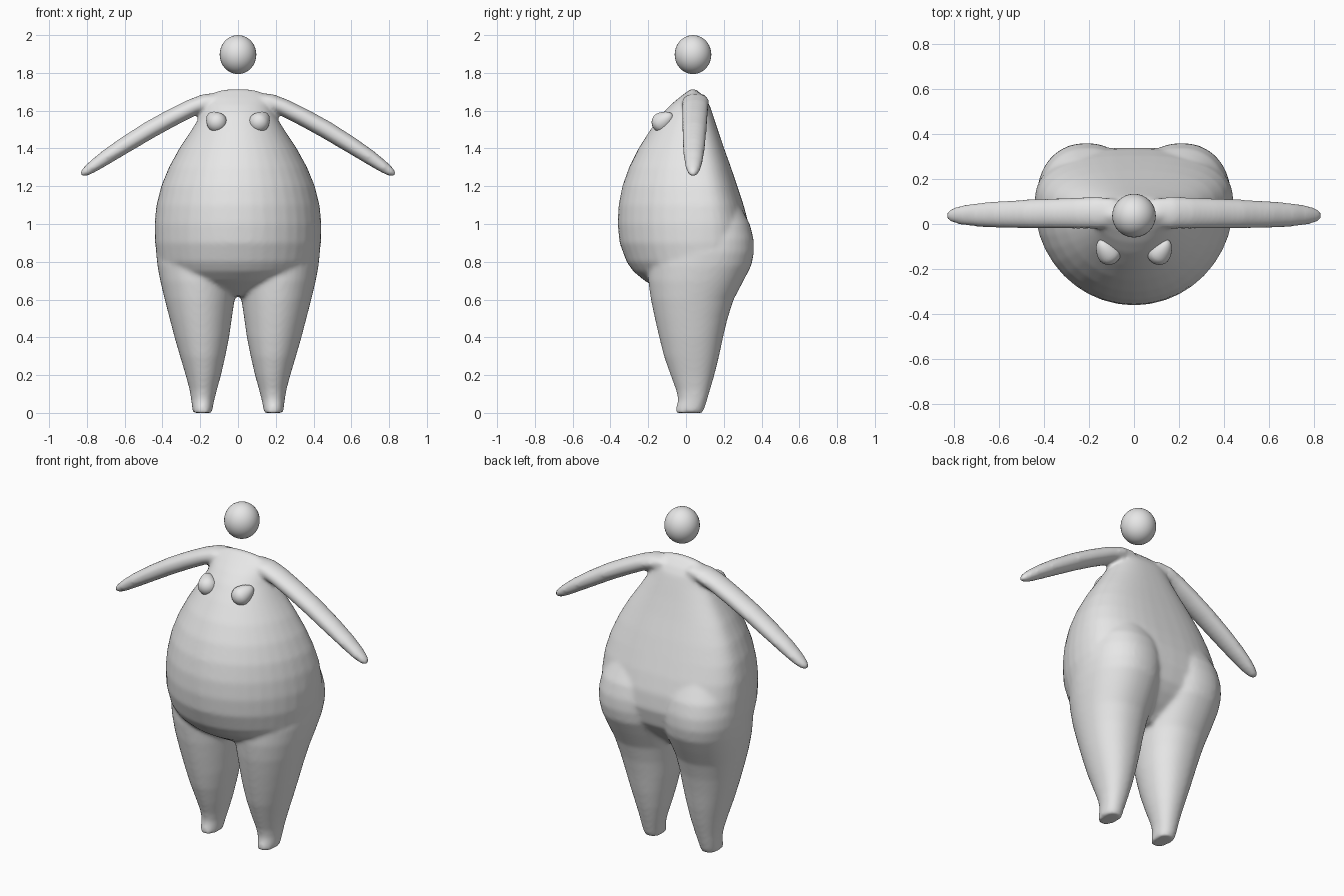
import bpy, bmesh, math
from mathutils import Vector

SEG = 40
grey = bpy.data.materials.new("light grey")
grey.diffuse_color = (0.8, 0.8, 0.8, 1)


def ring(centre, side, front, back, power=2.0):
    """Closed oval: half-axis 'side', with separate front and back half-axes."""
    c, s = Vector(centre), Vector(side)
    pts = []
    for i in range(SEG):
        a = 2 * math.pi * i / SEG
        ca, sa = math.cos(a), math.sin(a)
        n = power if sa > 0 else 2.0
        u = math.copysign(abs(ca) ** (2 / n), ca)
        v = abs(sa) ** (2 / n)
        pts.append(c + s * u + Vector(back if sa > 0 else front) * v)
    return pts


def loft(bm, rings):
    """Skin a row of rings and cap both ends."""
    loops = [[bm.verts.new(p) for p in r] for r in rings]
    faces = [bm.faces.new(loops[0]), bm.faces.new(loops[-1])]
    for a, b in zip(loops, loops[1:]):
        for i in range(SEG):
            j = (i + 1) % SEG
            faces.append(bm.faces.new((a[i], a[j], b[j], b[i])))
    bmesh.ops.recalc_face_normals(bm, faces=faces)


def flat_ring(z, x0, x1, yf, yb, yc, power=2.0):
    """Horizontal oval given by its limits."""
    return ring(((x0 + x1) / 2, yc, z), ((x1 - x0) / 2, 0, 0),
                (0, yf - yc, 0), (0, yb - yc, 0), power)


def finish(name, bm):
    me = bpy.data.meshes.new(name)
    bm.to_mesh(me)
    bm.free()
    me.materials.append(grey)
    me.polygons.foreach_set("use_smooth", [True] * len(me.polygons))
    ob = bpy.data.objects.new(name, me)
    bpy.context.collection.objects.link(ob)
    return ob


body = bmesh.new()

# Torso: height, half width, front, back
torso = [(0.62, 0.16, -0.08, 0.14), (0.66, 0.27, -0.15, 0.18),
         (0.70, 0.35, -0.22, 0.23), (0.75, 0.40, -0.28, 0.28),
         (0.80, 0.425, -0.315, 0.315), (0.90, 0.44, -0.352, 0.34),
         (1.00, 0.442, -0.362, 0.332), (1.10, 0.432, -0.357, 0.305),
         (1.20, 0.407, -0.337, 0.272), (1.30, 0.366, -0.302, 0.238),
         (1.40, 0.311, -0.252, 0.202), (1.50, 0.245, -0.188, 0.168),
         (1.58, 0.195, -0.13, 0.142), (1.63, 0.175, -0.083, 0.125),
         (1.67, 0.16, -0.035, 0.10), (1.70, 0.12, 0.005, 0.068),
         (1.715, 0.06, 0.025, 0.048)]
loft(body, [flat_ring(z, -w, w, f, b, 0.04 + 0.05 * min(1, max(0, (1.6 - z) * 2)), 2.5)
            for z, w, f, b in torso])

# Legs: height, inner edge, outer edge, front, back
leg = [(0.0, 0.135, 0.24, -0.058, 0.088), (0.03, 0.133, 0.243, -0.052, 0.10),
       (0.07, 0.125, 0.248, -0.042, 0.112), (0.12, 0.112, 0.256, -0.052, 0.127),
       (0.20, 0.09, 0.277, -0.082, 0.15), (0.30, 0.067, 0.307, -0.117, 0.175),
       (0.40, 0.047, 0.336, -0.142, 0.196), (0.50, 0.033, 0.362, -0.165, 0.22),
       (0.60, 0.018, 0.388, -0.186, 0.252), (0.70, 0.0, 0.412, -0.20, 0.305),
       (0.78, -0.01, 0.427, -0.20, 0.346), (0.85, -0.01, 0.434, -0.18, 0.36),
       (0.92, -0.01, 0.43, -0.15, 0.358), (1.0, 0.0, 0.41, -0.1, 0.338),
       (1.1, 0.04, 0.36, -0.05, 0.285)]

# Arms: x, height, half thickness, half depth
arm = [(0.08, 1.665, 0.035, 0.06), (0.16, 1.648, 0.046, 0.072),
       (0.24, 1.618, 0.046, 0.071), (0.35, 1.563, 0.047, 0.068),
       (0.47, 1.497, 0.047, 0.065), (0.60, 1.417, 0.044, 0.06),
       (0.70, 1.352, 0.039, 0.053), (0.77, 1.303, 0.032, 0.043),
       (0.81, 1.275, 0.024, 0.031), (0.833, 1.26, 0.011, 0.015)]

for s in (-1, 1):
    loft(body, [flat_ring(z, min(s * a, s * b), max(s * a, s * b), f, k, (f + k) / 2 + 0.01, 2.2)
                for z, a, b, f, k in leg])
    loft(body, [ring((s * x, 0.053 - 0.018 * x, z), (s * 0.5 * t, 0, 0.87 * t), (0, -d, 0), (0, d, 0))
                for x, z, t, d in arm])

# Fuse torso, legs and arms into one soft skin
ob = finish("body", body)
fuse = ob.modifiers.new("fuse", "REMESH")
fuse.mode = "VOXEL"
fuse.voxel_size = 0.012
fuse.use_smooth_shade = True
soften = ob.modifiers.new("soften", "SMOOTH")
soften.factor = 0.5
soften.iterations = 8

# Head: floating ball
bm = bmesh.new()
bmesh.ops.create_uvsphere(bm, u_segments=32, v_segments=20, radius=1)
for v in bm.verts:
    v.co = Vector((v.co.x * 0.097, v.co.y * 0.097 + 0.037, v.co.z * 0.103 + 1.897))
finish("head", bm)

# Breasts: egg shapes with the narrow end sunk into the chest
for s, side in ((-1, "right"), (1, "left")):
    bm = bmesh.new()
    bmesh.ops.create_uvsphere(bm, u_segments=24, v_segments=16, radius=0.054)
    axis = Vector((s * 0.5, 0.65, 0.5)).normalized()
    for v in bm.verts:
        h = v.co.dot(axis)
        if h > 0:
            v.co = (v.co - axis * h) * (1 - 4 * h) + axis * h * 1.45
        v.co += Vector((s * 0.112, -0.128, 1.538))
    finish(side + "_breast", bm)
